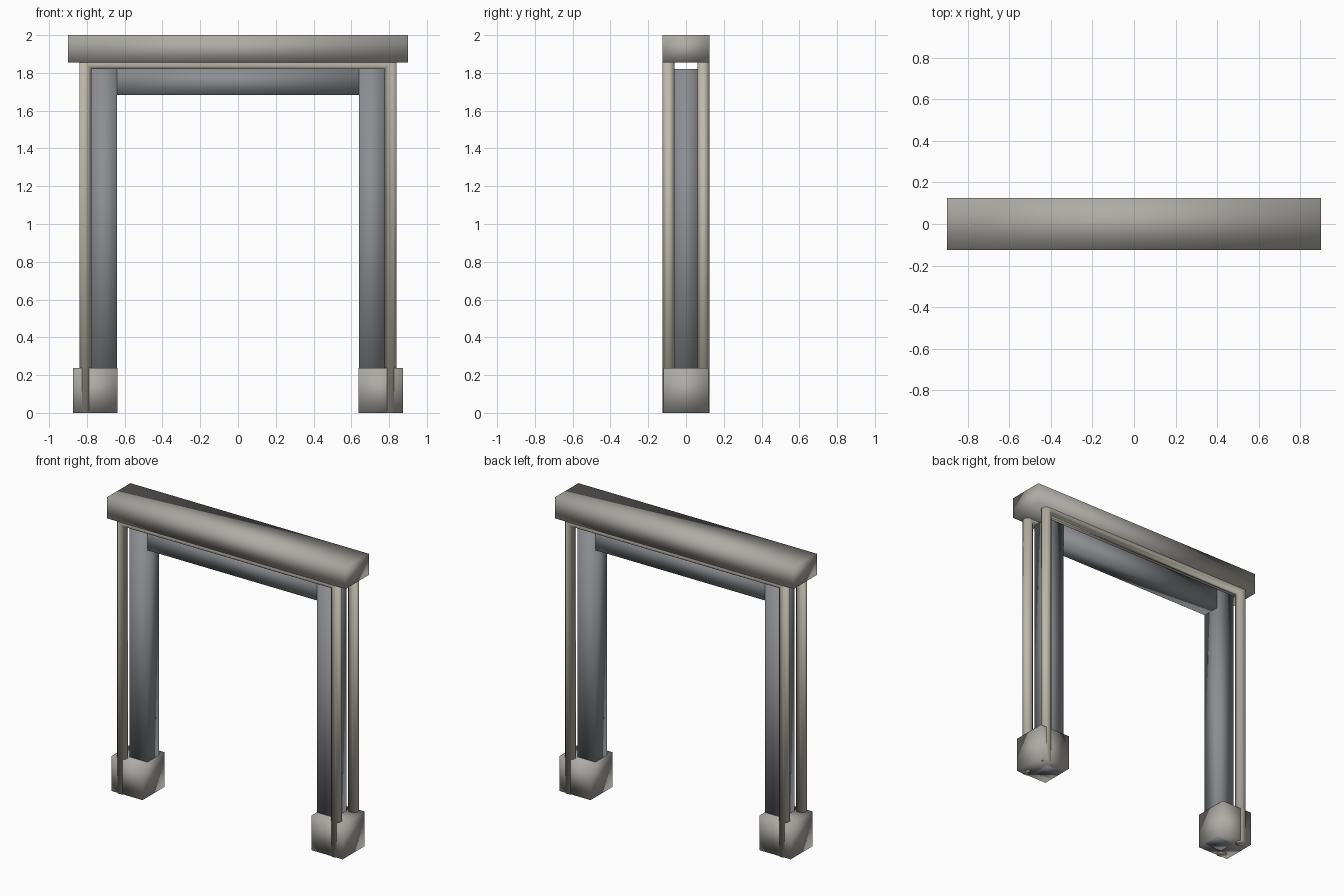
import bpy, bmesh, math

if "Cube" in bpy.data.objects:
    bpy.data.objects.remove(bpy.data.objects["Cube"])


def material(name, rgb):
    m = bpy.data.materials.new(name)
    m.diffuse_color = (*rgb, 1)
    m.use_nodes = True
    m.node_tree.nodes["Principled BSDF"].inputs["Base Color"].default_value = m.diffuse_color
    return m


STONE = material("warm_grey", (0.42, 0.41, 0.38))
TRIM = material("beige", (0.52, 0.49, 0.41))
FRAME = material("blue_grey", (0.26, 0.27, 0.29))


def finish(name, bm, mat):
    bmesh.ops.recalc_face_normals(bm, faces=bm.faces)
    for f in bm.faces:
        f.smooth = True
    mesh = bpy.data.meshes.new(name)
    bm.to_mesh(mesh)
    bm.free()
    mesh.materials.append(mat)
    obj = bpy.data.objects.new(name, mesh)
    bpy.context.collection.objects.link(obj)
    return obj


def box(name, x, y, z, mat):
    bm = bmesh.new()
    bmesh.ops.create_cube(bm, size=1)
    for v in bm.verts:
        v.co = [a + (b - a) * (c + 0.5) for (a, b), c in zip((x, y, z), v.co)]
    return finish(name, bm, mat)


def trim(name, y0, x0=0.8075, top=1.8525, apothem=0.0322):
    """Octagonal moulding running up, across and down, with mitred corners."""
    bm = bmesh.new()
    r = apothem / math.cos(math.pi / 8)
    rings = []
    for sx, z, miter in ((-1, 0, 0), (-1, top, 1), (1, top, 1), (1, 0, 0)):
        ring = []
        for i in range(8):
            a = (i + 0.5) * math.pi / 4
            out = r * math.cos(a)
            ring.append(bm.verts.new((sx * (x0 + out), y0 + r * math.sin(a), z + miter * out)))
        rings.append(ring)
    for a, b in zip(rings, rings[1:]):
        for i in range(8):
            j = (i + 1) % 8
            bm.faces.new((a[i], a[j], b[j], b[i]))
    bm.faces.new(rings[0])
    bm.faces.new(rings[-1])
    return finish(name, bm, TRIM)


# Top beam
box("lintel", (-0.9, 0.9), (-0.125, 0.125), (1.855, 2.0), STONE)

# Inner frame and base blocks
box("header", (-0.64, 0.64), (-0.062, 0.062), (1.683, 1.82), FRAME)
for side, s in (("left", -1), ("right", 1)):
    box(side + "_jamb", sorted((s * 0.64, s * 0.775)), (-0.062, 0.062), (0, 1.82), FRAME)
    box(side + "_plinth", sorted((s * 0.638, s * 0.873)), (-0.118, 0.118), (0, 0.237), STONE)

# Octagonal mouldings on both faces
trim("front_trim", -0.092)
trim("back_trim", 0.092)
